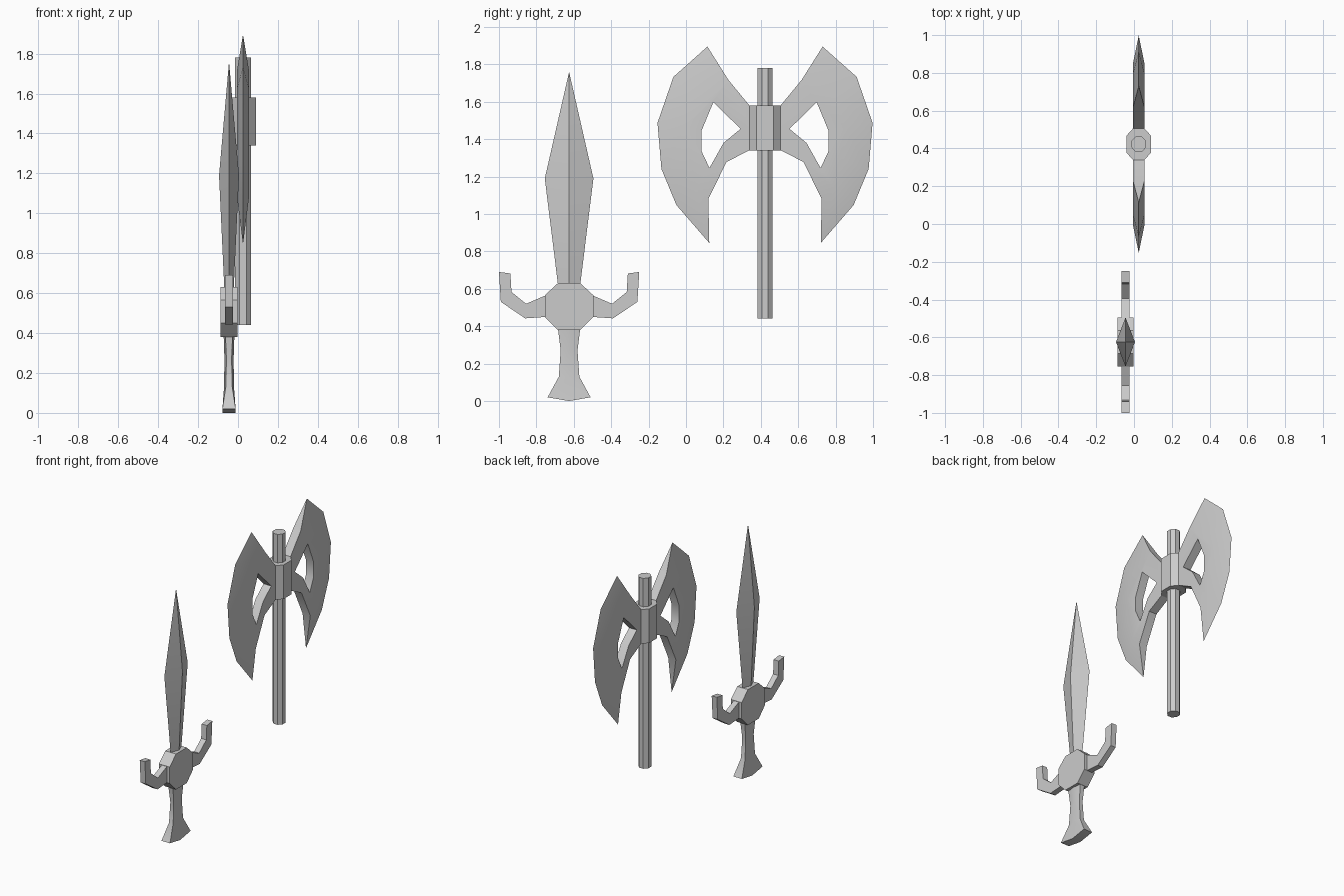
import bpy, bmesh, math

cube = bpy.data.objects.get("Cube")
if cube:
    bpy.data.objects.remove(cube)

GREY = (0.6, 0.6, 0.6, 1)
metal = bpy.data.materials.new("plain grey metal")
metal.use_nodes = True
metal.diffuse_color = GREY
metal.node_tree.nodes["Principled BSDF"].inputs["Base Color"].default_value = GREY


def finish(name, bm, location):
    """Turn a bmesh into a shaded object."""
    bmesh.ops.recalc_face_normals(bm, faces=bm.faces)
    mesh = bpy.data.meshes.new(name)
    bm.to_mesh(mesh)
    bm.free()
    mesh.materials.append(metal)
    obj = bpy.data.objects.new(name, mesh)
    obj.location = location
    bpy.context.collection.objects.link(obj)
    bpy.ops.object.select_all(action='DESELECT')
    obj.select_set(True)
    bpy.context.view_layer.objects.active = obj
    bpy.ops.object.shade_smooth_by_angle(angle=math.radians(30))


def plate(name, faces, location):
    """Mirrored plate: each face lists (y, z, half thickness) points."""
    bm = bmesh.new()
    verts = {}

    def vert(point, side, mirror):
        y, z, t = point
        key = (round(y * mirror, 4) + 0.0, z, t * side + 0.0)
        if key not in verts:
            verts[key] = bm.verts.new((key[2], key[0], z))
        return verts[key]

    edges = {}
    for mirror in (1, -1):
        for face in faces:
            for side in (1, -1):
                bm.faces.new([vert(p, side, mirror) for p in face])
            for a, b in zip(face, face[1:] + face[:1]):
                ring = [vert(a, 1, mirror), vert(b, 1, mirror),
                        vert(b, -1, mirror), vert(a, -1, mirror)]
                key = frozenset(ring[:2])
                edges.setdefault(key, []).append(list(dict.fromkeys(ring)))
    # Wall off the open rim
    for rings in edges.values():
        if len(rings) == 1 and len(rings[0]) > 2:
            bm.faces.new(rings[0])
    finish(name, bm, location)


def prism(name, outline, low, high, location):
    """Upright prism from an (x, y) outline."""
    bm = bmesh.new()
    base = bm.faces.new([bm.verts.new((x, y, low)) for x, y in outline])
    top = bmesh.ops.extrude_face_region(bm, geom=[base])["geom"]
    bmesh.ops.translate(bm, vec=(0, 0, high - low),
                        verts=[v for v in top if isinstance(v, bmesh.types.BMVert)])
    finish(name, bm, location)


def octagon(x, y, cx, cy):
    return [(x, -cy), (x, cy), (cx, y), (-cx, y),
            (-x, cy), (-x, -cy), (-cx, -y), (cx, -y)]


def thick(points, t):
    return [(y, z, t) for y, z in points]


# Dagger
dagger = (-0.045, -0.625, 0)
base, edge_base = (0, 0.61, 0.023), (0.058, 0.61, 0)
belly, edge_belly, tip = (0, 1.19, 0.05), (0.13, 1.19, 0), (0, 1.76, 0)
plate("dagger_blade", [[base, edge_base, edge_belly, belly],
                       [belly, edge_belly, tip]], dagger)

plate("dagger_guard", [thick([(0, 0.38), (0.06, 0.38), (0.13, 0.45),
                              (0.13, 0.565), (0.06, 0.63), (0, 0.63)], 0.042)], dagger)

# Curved guard arms, as a chain of quads
lower = thick([(0.12, 0.45), (0.235, 0.442), (0.365, 0.53), (0.375, 0.69)], 0.02)
upper = thick([(0.12, 0.567), (0.23, 0.52), (0.308, 0.583), (0.314, 0.682)], 0.02)
plate("guard_arms", [[lower[i], lower[i + 1], upper[i + 1], upper[i]]
                     for i in range(3)], dagger)

# Grip flaring to the pommel: height, half width, edge and centre thickness
grip = [(0.39, 0.06, 0.018, 0.027), (0.27, 0.045, 0.013, 0.023),
        (0.13, 0.055, 0.016, 0.025), (0.02, 0.115, 0.033, 0.033)]
rim = [(w, z, t) for z, w, t, c in grip]
spine = [(0, z, c) for z, w, t, c in grip]
spine[-1] = (0, 0, 0.033)
plate("dagger_grip", [[spine[i], rim[i], rim[i + 1], spine[i + 1]]
                      for i in range(3)], dagger)

# Axe shaft and collar
axe = (0.025, 0.4225, 0)
prism("axe_shaft", octagon(0.039, 0.041, 0.0165, 0.0165), 0.44, 1.78, axe)
prism("axe_collar", octagon(0.065, 0.087, 0.027, 0.045), 1.34, 1.58, axe)

# Axe blades: flat core around a hole, then a bevel out to the cutting edge
T = 0.03
cutting = thick([(0.308, 1.895), (0.49, 1.733), (0.575, 1.487),
                 (0.554, 1.241), (0.474, 1.048), (0.298, 0.845)], 0)
bevel = thick([(0.196, 1.717), (0.375, 1.625), (0.43, 1.465),
               (0.425, 1.29), (0.37, 1.14), (0.303, 1.08)], T)
hole = thick([(0.131, 1.455), (0.276, 1.598), (0.34, 1.444),
              (0.34, 1.337), (0.297, 1.246), (0.222, 1.38)], T)
root_top, root_mid, root_low, neck = thick(
    [(0.075, 1.57), (0.075, 1.455), (0.075, 1.345), (0.206, 1.278)], T)
blade = [[root_top, *bevel[:3], hole[2], hole[1], hole[0], root_mid],
         [root_mid, hole[0], *hole[:1:-1], *bevel[2:], neck, root_low]]
blade += [[bevel[i], cutting[i], cutting[i + 1], bevel[i + 1]] for i in range(5)]
plate("axe_blades", blade, axe)
